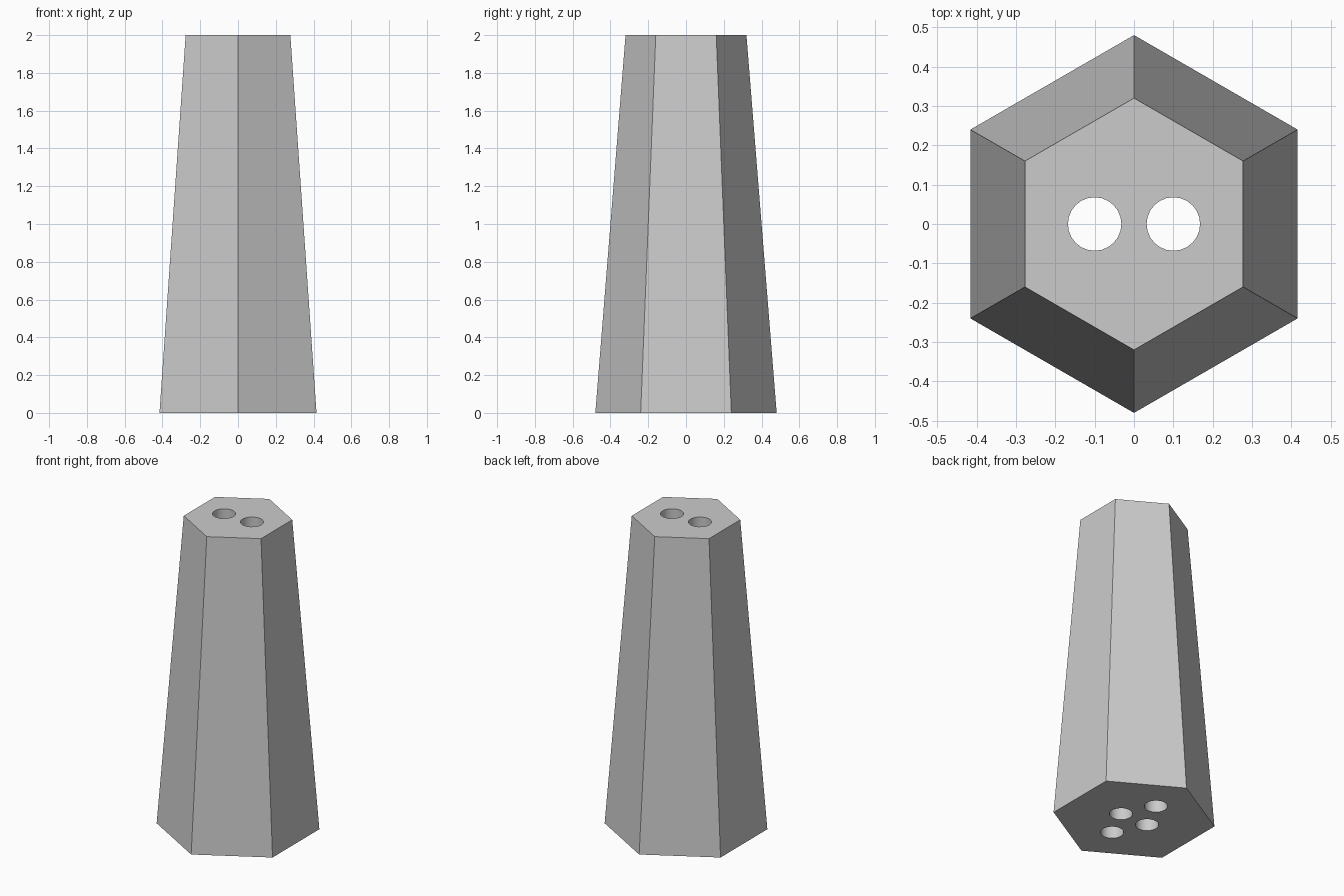
import bpy
import math

cube = bpy.data.objects.get("Cube")
if cube:
    bpy.data.objects.remove(cube, do_unlink=True)

HEIGHT = 2.0
HOLE_RADIUS = 0.068

# Plain grey material
grey = bpy.data.materials.new("plain_grey")
grey.use_nodes = True
colour = (0.6, 0.6, 0.6, 1)
grey.diffuse_color = colour
grey.node_tree.nodes["Principled BSDF"].inputs["Base Color"].default_value = colour

# Tapered six-sided column, with corners pointing front and back
bpy.ops.mesh.primitive_cone_add(vertices=6, radius1=0.48, radius2=0.32,
                                depth=HEIGHT, location=(0, 0, HEIGHT / 2))
column = bpy.context.object
column.name = "tapered_column"
column.data.materials.append(grey)


def drill(name, x, y, bottom, top):
    """Cut a round vertical hole in the column."""
    bpy.ops.mesh.primitive_cylinder_add(vertices=24, radius=HOLE_RADIUS,
                                        depth=top - bottom,
                                        location=(x, y, (top + bottom) / 2))
    cutter = bpy.context.object
    cutter.name = name
    cutter.hide_render = True
    cutter.data.materials.append(grey)
    cut = column.modifiers.new(name, "BOOLEAN")
    cut.operation = "DIFFERENCE"
    cut.solver = "EXACT"
    cut.object = cutter
    bpy.ops.object.select_all(action="DESELECT")
    bpy.context.view_layer.objects.active = column
    column.select_set(True)
    bpy.ops.object.modifier_apply(modifier=name)
    bpy.data.objects.remove(cutter, do_unlink=True)


# Two side holes run right through; front and back holes are blind sockets
for side in (-1, 1):
    drill("through_hole", side * 0.1, 0, -0.1, HEIGHT + 0.1)
    drill("base_socket", 0, side * 0.2, -0.1, HEIGHT / 2)

# Round hole walls, crisp column edges
bpy.ops.object.shade_smooth_by_angle(angle=math.radians(30))
